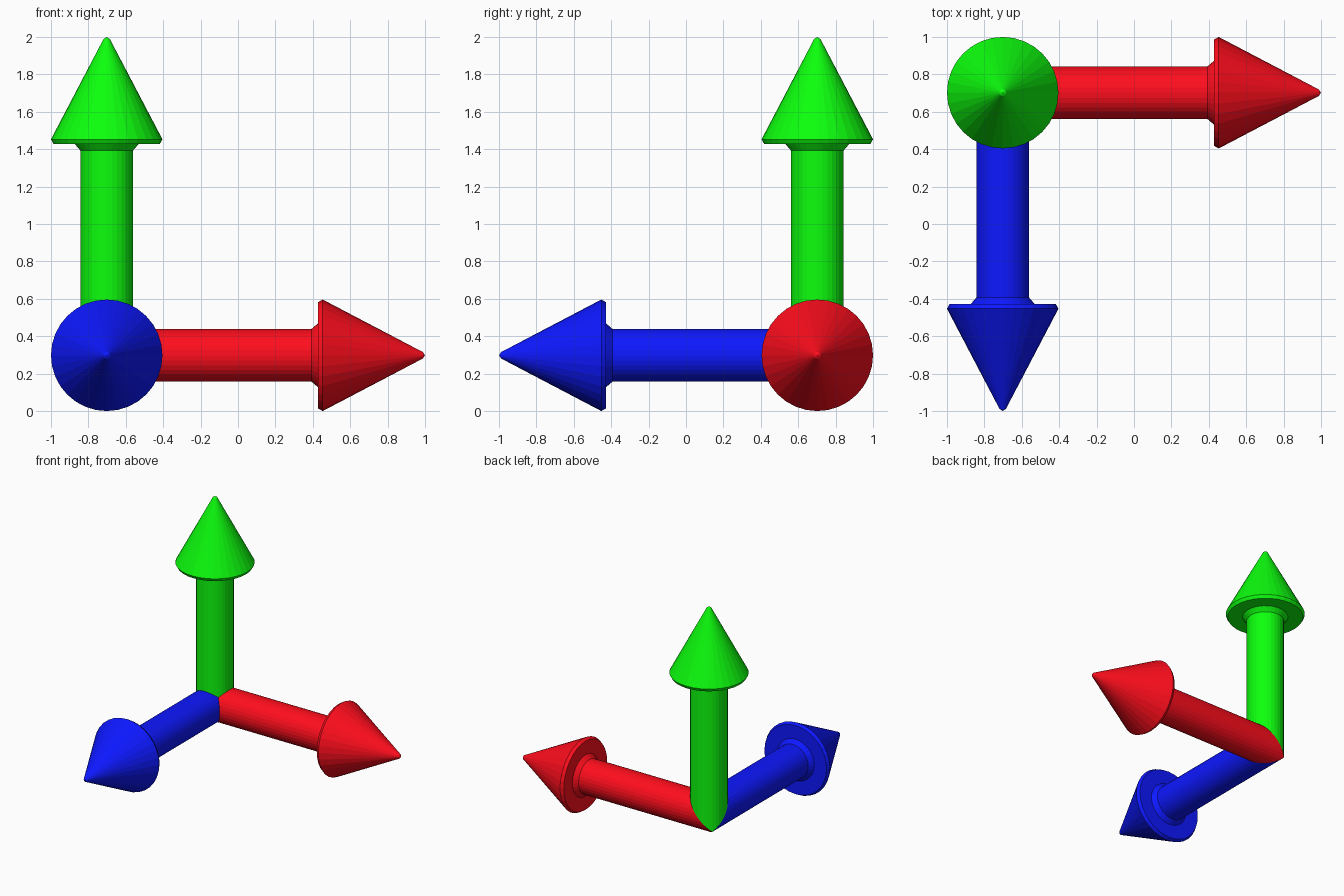
import bpy
import bmesh
from math import cos, sin, pi
from mathutils import Vector

if "Cube" in bpy.data.objects:
    bpy.data.objects.remove(bpy.data.objects["Cube"])

SIDES = 32
CORNER = Vector((-0.702, 0.702, 0.298))
SHAFT_R = 0.141
# (radius, distance along the arrow): shaft top, flare, rim, cone, rounded tip
PROFILE = [(SHAFT_R, 1.095), (0.171, 1.13), (0.284, 1.13), (0.298, 1.155),
           (0.028, 1.67), (0.018, 1.69)]
TIP = 1.702

RIGHT = Vector((1, 0, 0))
FRONT = Vector((0, -1, 0))
UP = Vector((0, 0, 1))


def arrow(name, a, b, axis, color):
    bm = bmesh.new()
    angles = [2 * pi * i / SIDES for i in range(SIDES)]

    def point(r, t, h=None):
        u, v = r * cos(t), r * sin(t)
        # mitred end: each arrow stops where it meets the other two
        h = max(u, v) if h is None else h
        return bm.verts.new(CORNER + a * u + b * v + axis * h)

    rings = [[point(SHAFT_R, t) for t in angles]]
    rings += [[point(r, t, h) for t in angles] for r, h in PROFILE]
    for lo, hi in zip(rings, rings[1:]):
        for i in range(SIDES):
            j = (i + 1) % SIDES
            bm.faces.new((lo[i], lo[j], hi[j], hi[i]))
    tip = bm.verts.new(CORNER + axis * TIP)
    for i in range(SIDES):
        bm.faces.new((rings[-1][i], rings[-1][(i + 1) % SIDES], tip))

    mesh = bpy.data.meshes.new(name)
    bm.to_mesh(mesh)
    bm.free()
    mat = bpy.data.materials.new(name + "_paint")
    mat.diffuse_color = color
    mat.use_nodes = True
    mat.node_tree.nodes["Principled BSDF"].inputs["Base Color"].default_value = mat.diffuse_color
    mesh.materials.append(mat)
    bpy.context.collection.objects.link(bpy.data.objects.new(name, mesh))


# Three matching arrows meeting at one corner
arrow("up_arrow", FRONT, RIGHT, UP, (0.004, 1.0, 0.004, 1))
arrow("right_arrow", UP, FRONT, RIGHT, (1.0, 0.004, 0.012, 1))
arrow("front_arrow", RIGHT, UP, FRONT, (0.004, 0.009, 1.0, 1))
